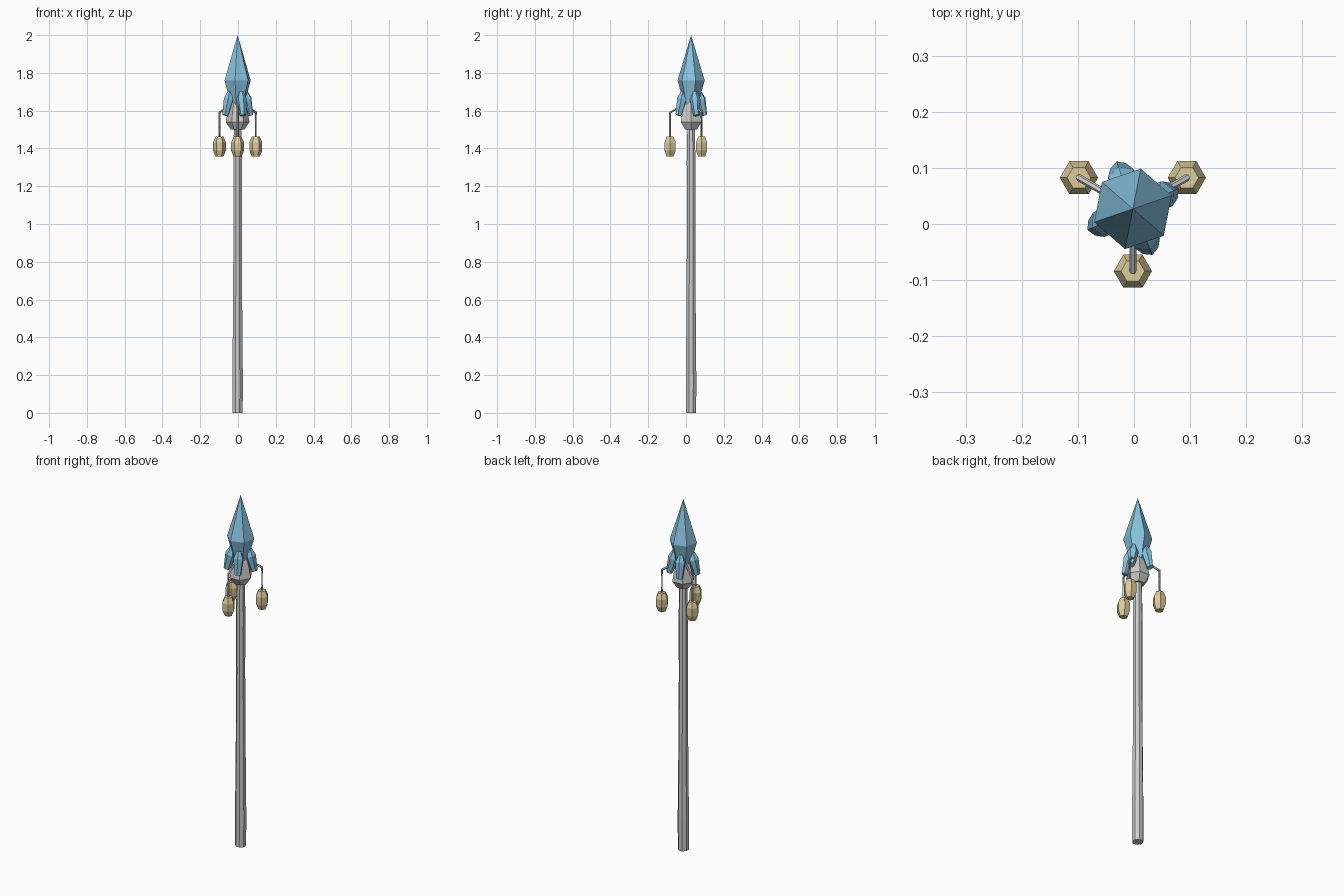
import bpy, bmesh
from math import cos, sin, radians, tau
from mathutils import Vector

if "Cube" in bpy.data.objects:
    bpy.data.objects.remove(bpy.data.objects["Cube"])

CX, CY = -0.002, 0.027          # staff axis


def material(name, rgb):
    m = bpy.data.materials.new(name)
    m.diffuse_color = (*rgb, 1)
    m.use_nodes = True
    m.node_tree.nodes["Principled BSDF"].inputs["Base Color"].default_value = m.diffuse_color
    return m


BLUE = material("crystal_blue", (0.25, 0.55, 0.75))
GOLD = material("lantern_gold", (0.72, 0.6, 0.33))


def loft(name, sections, sides, turn=0, mat=None):
    """Skin polygon rings given as (centre, radius, axis); radius 0 makes a tip."""
    bm = bmesh.new()
    rings = []
    for c, r, axis in sections:
        q = Vector((0, 0, 1)).rotation_difference(Vector(axis))
        n = sides if r else 1
        rings.append([bm.verts.new(Vector(c) + q @ Vector((
            r * cos(radians(turn) + tau * i / sides),
            r * sin(radians(turn) + tau * i / sides), 0))) for i in range(n)])
    for a, b in zip(rings, rings[1:]):
        for i in range(sides):
            j = (i + 1) % sides
            if len(b) == 1:
                bm.faces.new((a[i], a[j], b[0]))
            else:
                bm.faces.new((a[i], a[j], b[j], b[i]))
    for ring in (rings[0], rings[-1]):
        if len(ring) > 1:
            bm.faces.new(ring)
    bmesh.ops.recalc_face_normals(bm, faces=bm.faces)
    me = bpy.data.meshes.new(name)
    bm.to_mesh(me)
    bm.free()
    ob = bpy.data.objects.new(name, me)
    bpy.context.collection.objects.link(ob)
    if mat:
        me.materials.append(mat)
    return ob


def lathe(name, x, y, profile, sides, turn=0, mat=None):
    return loft(name, [((x, y, z), r, (0, 0, 1)) for z, r in profile], sides, turn, mat)


# Shaft, swelling slightly toward the foot
lathe("shaft", CX, CY, [(0, 0.029), (0.17, 0.030), (0.6, 0.026), (1.0, 0.024),
                        (1.33, 0.025), (1.53, 0.021)], 8, 22.5)

# Collar holding the crystal
lathe("collar", CX, CY, [(1.50, 0.036), (1.54, 0.063), (1.60, 0.052), (1.64, 0.040)], 6)

# Main crystal
lathe("main_crystal", CX, CY, [(1.61, 0.034), (1.70, 0.056), (1.76, 0.073), (2.0, 0)],
      6, 19, BLUE)

# Small shards leaning out around the base of the crystal
for k, ang in enumerate((24, 109, 205, 293)):
    d = Vector((cos(radians(ang)), sin(radians(ang)), 0))
    base = Vector((CX, CY, 0))
    axis = Vector((0, 0, 1)) - d * 0.3
    pts = [(0.073, 1.575, 0.017), (0.053, 1.66, 0.028), (0.046, 1.70, 0.012)]
    loft(f"small_shard_{k + 1}",
         [(base + d * r + Vector((0, 0, z)), w, axis) for r, z, w in pts],
         6, ang, BLUE)

# Lanterns on bent hangers
for k, (ang, reach) in enumerate(((270, 0.111), (30, 0.111), (150, 0.111))):
    d = Vector((cos(radians(ang)), sin(radians(ang)), 0))
    base = Vector((CX, CY, 0))
    tip = base + d * reach
    slope = d * 0.8 - Vector((0, 0, 0.6))
    loft(f"hanger_{k + 1}",
         [(base + d * 0.035 + Vector((0, 0, 1.635)), 0.006, slope),
          (tip + Vector((0, 0, 1.59)), 0.0065, d * 0.45 - Vector((0, 0, 0.9))),
          (tip + Vector((0, 0, 1.45)), 0.006, (0, 0.0001, -1))], 6)
    lathe(f"lantern_{k + 1}", tip.x, tip.y,
          [(1.357, 0.021), (1.388, 0.034), (1.432, 0.034), (1.462, 0.021)], 6, 0, GOLD)
